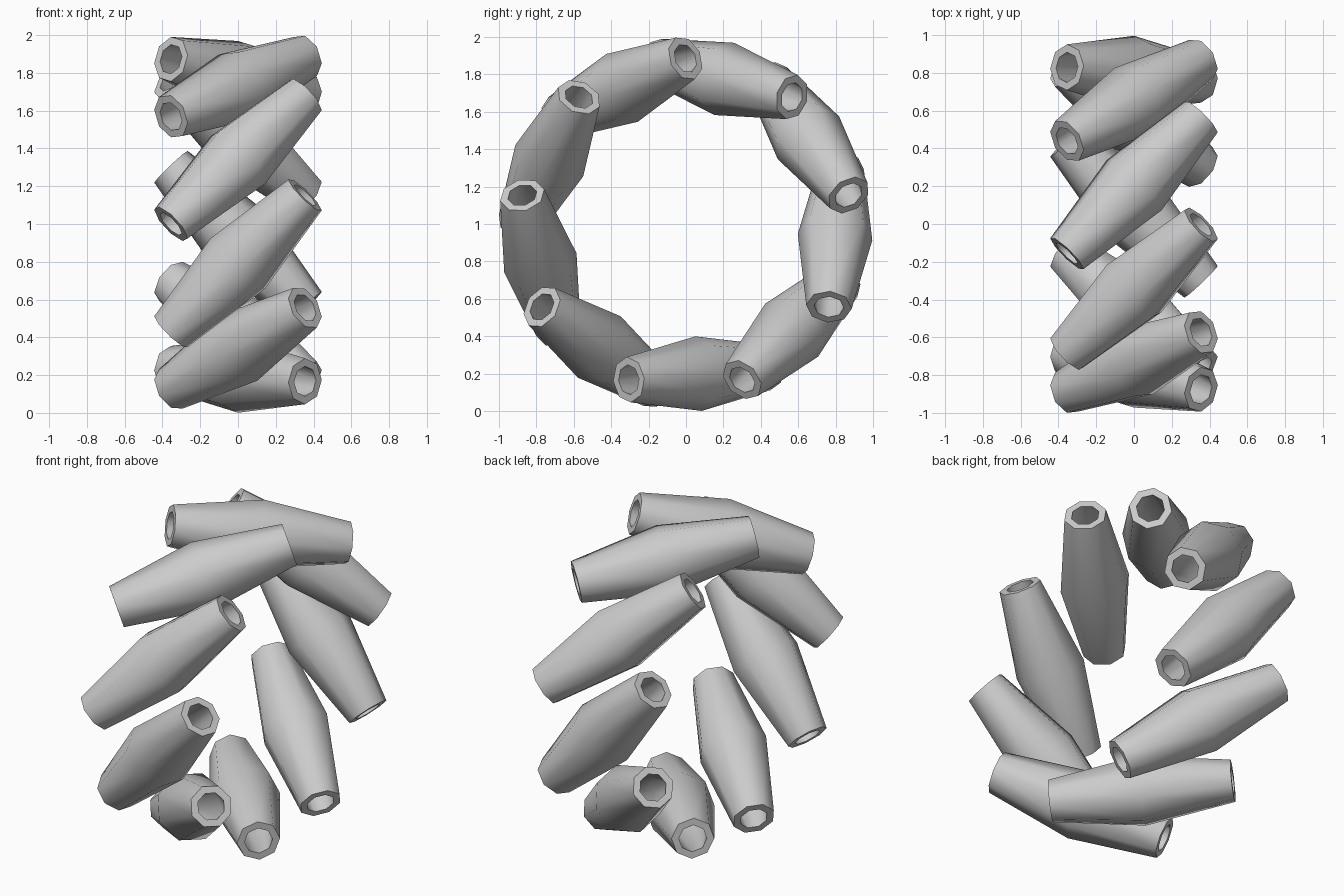
import bpy, bmesh
from math import sin, cos, pi, radians
from mathutils import Matrix, Vector

if "Cube" in bpy.data.objects:
    bpy.data.objects.remove(bpy.data.objects["Cube"])

BEADS, SIDES = 9, 8
END_X, END_R, SWING = 0.355, 0.886, radians(25)   # bead end position and half twist
mid_r = END_R * cos(SWING)
half_t = END_R * sin(SWING)
half_len = (END_X ** 2 + half_t ** 2) ** 0.5

# Closed wall profile (radius, height): outer barrel up, inner bore down
profile = [(0.122, -half_len), (0.2, 0), (0.122, half_len),
           (0.08, half_len), (0.158, 0), (0.08, -half_len)]


def make_bead_mesh():
    bm = bmesh.new()
    rings = [[bm.verts.new((r * cos(2 * pi * i / SIDES), r * sin(2 * pi * i / SIDES), z))
              for i in range(SIDES)] for r, z in profile]
    for k, a in enumerate(rings):
        b = rings[(k + 1) % len(rings)]
        for i in range(SIDES):
            j = (i + 1) % SIDES
            bm.faces.new((a[i], a[j], b[j], b[i]))
    bmesh.ops.recalc_face_normals(bm, faces=bm.faces)
    mesh = bpy.data.meshes.new("bead")
    bm.to_mesh(mesh)
    bm.free()
    return mesh


# Ring of slanted tubular beads around the x axis
bead_mesh = make_bead_mesh()
for k in range(BEADS):
    a = radians(115) + 2 * pi * k / BEADS
    radial = Vector((0, cos(a), sin(a)))
    tangent = Vector((0, -sin(a), cos(a)))
    axis = (Vector((END_X, 0, 0)) - tangent * half_t).normalized()
    side = axis.cross(radial)
    m = Matrix((radial, side, axis)).transposed().to_4x4()
    m.translation = radial * mid_r + Vector((0, -0.003, 1.0))
    ob = bpy.data.objects.new(f"bead_{k + 1}", bead_mesh)
    bpy.context.collection.objects.link(ob)
    ob.matrix_world = m

# Smooth barrels, crisp end rims
bpy.ops.object.select_all(action='DESELECT')
ob.select_set(True)
bpy.context.view_layer.objects.active = ob
bpy.ops.object.shade_smooth_by_angle(angle=radians(60))
